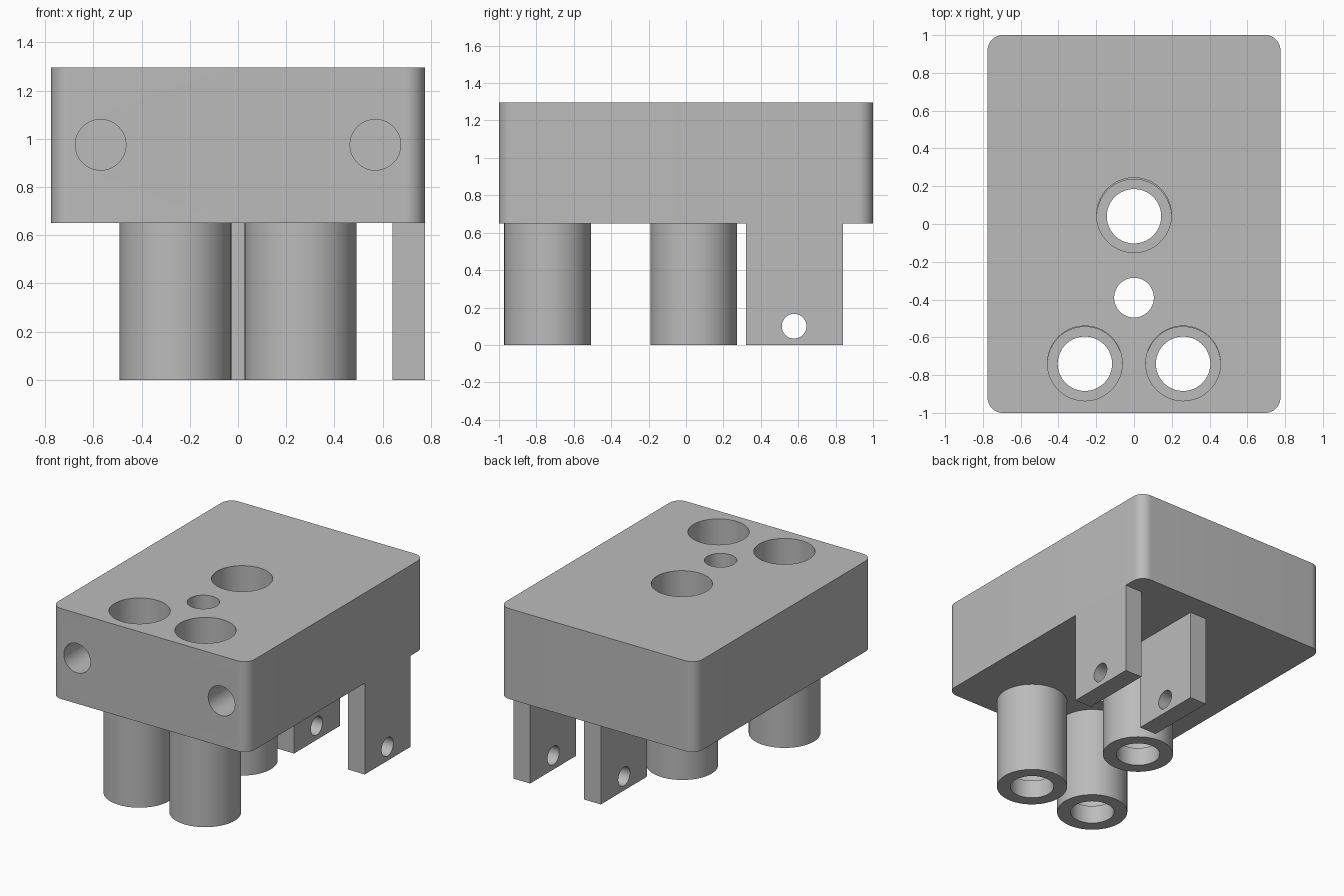
import bpy, bmesh, math
from mathutils import Matrix

if "Cube" in bpy.data.objects:
    bpy.data.objects.remove(bpy.data.objects["Cube"])

grey = bpy.data.materials.new("mid_grey")
grey.diffuse_color = (0.5, 0.5, 0.5, 1)
grey.use_nodes = True
grey.node_tree.nodes["Principled BSDF"].inputs["Base Color"].default_value = grey.diffuse_color

BOTTOM, TOP = 0.65, 1.295          # block underside and top
BORE, NECK, TUBE = 0.198, 0.144, 0.232
# (x, y) of each tube and the y of the bore above it
TUBES = [(-0.26, -0.74, -0.738), (0.26, -0.74, -0.738), (0, 0.041, 0.047)]


def make(name, bm):
    bmesh.ops.recalc_face_normals(bm, faces=bm.faces)
    mesh = bpy.data.meshes.new(name)
    bm.to_mesh(mesh)
    bm.free()
    mesh.materials.append(grey)
    ob = bpy.data.objects.new(name, mesh)
    bpy.context.collection.objects.link(ob)
    return ob


def box_bm(x0, x1, y0, y1, z0, z1):
    bm = bmesh.new()
    m = Matrix.Translation(((x0 + x1) / 2, (y0 + y1) / 2, (z0 + z1) / 2))
    bmesh.ops.create_cube(bm, size=1, matrix=m @ Matrix.Diagonal((x1 - x0, y1 - y0, z1 - z0, 1)))
    return bm


def rod(name, centre, radius, length, axis="Z"):
    turn = {"X": Matrix.Rotation(math.pi / 2, 4, "Y"),
            "Y": Matrix.Rotation(math.pi / 2, 4, "X"), "Z": Matrix()}[axis]
    bm = bmesh.new()
    bmesh.ops.create_cone(bm, cap_ends=True, segments=64, radius1=radius, radius2=radius,
                          depth=length, matrix=Matrix.Translation(centre) @ turn)
    ob = make(name, bm)
    ob.hide_render = True
    return ob


def drill(ob, cutters):
    for c in cutters:
        mod = ob.modifiers.new("drill", "BOOLEAN")
        mod.operation, mod.solver, mod.object = "DIFFERENCE", "EXACT", c
    # bake the cuts so that the new rims can be kept sharp
    deps = bpy.context.evaluated_depsgraph_get()
    mesh = bpy.data.meshes.new_from_object(ob.evaluated_get(deps))
    ob.modifiers.clear()
    ob.data = mesh
    for c in cutters:
        bpy.data.objects.remove(c)


def smooth(ob):
    bpy.ops.object.select_all(action="DESELECT")
    ob.select_set(True)
    bpy.context.view_layer.objects.active = ob
    bpy.ops.object.shade_smooth_by_angle(angle=math.radians(30))


# Block with rounded upright corners
bm = box_bm(-0.775, 0.775, -1, 1, BOTTOM, TOP)
upright = [e for e in bm.edges if abs(e.verts[0].co.z - e.verts[1].co.z) > 0.1]
bmesh.ops.bevel(bm, geom=upright, offset=0.08, offset_type="OFFSET",
                segments=12, profile=0.5, affect="EDGES")
block = make("block", bm)

# Vertical bores, small centre hole and the two blind holes in the front
cuts = [rod("bore_cutter", (x, by, 1), BORE, 2) for x, y, by in TUBES]
cuts.append(rod("centre_cutter", (0, -0.39, 1), 0.105, 2))
cuts += [rod("front_cutter", (s * 0.57, -0.7, 0.975), 0.105, 0.9 + 0.1, "Y") for s in (-1, 1)]
drill(block, cuts)
smooth(block)

# Hanging tubes, each with a narrow neck at its lower end
STEP = 0.13
profile = [(TUBE, BOTTOM), (TUBE, 0), (NECK, 0), (NECK, STEP), (BORE, STEP), (BORE, BOTTOM)]
for i, (x, y, by) in enumerate(TUBES):
    bm = bmesh.new()
    vs = [bm.verts.new((r, 0, z)) for r, z in profile]
    es = [bm.edges.new(p) for p in zip(vs, vs[1:])]
    bmesh.ops.spin(bm, geom=vs + es, cent=(0, 0, 0), axis=(0, 0, 1),
                   angle=math.tau, steps=64, use_duplicate=False)
    bmesh.ops.remove_doubles(bm, verts=bm.verts, dist=1e-4)
    bmesh.ops.translate(bm, verts=bm.verts, vec=(x, y, 0))
    smooth(make(f"tube_{i + 1}", bm))

# Pair of hinge lugs with a cross pin hole
for name, x0 in (("outer_lug", 0.642), ("inner_lug", 0.084)):
    lug = make(name, box_bm(x0, x0 + 0.133, 0.322, 0.84, 0, BOTTOM))
    drill(lug, [rod("pin_cutter", (x0, 0.578, 0.1), 0.066, 0.5, "X")])
    smooth(lug)
